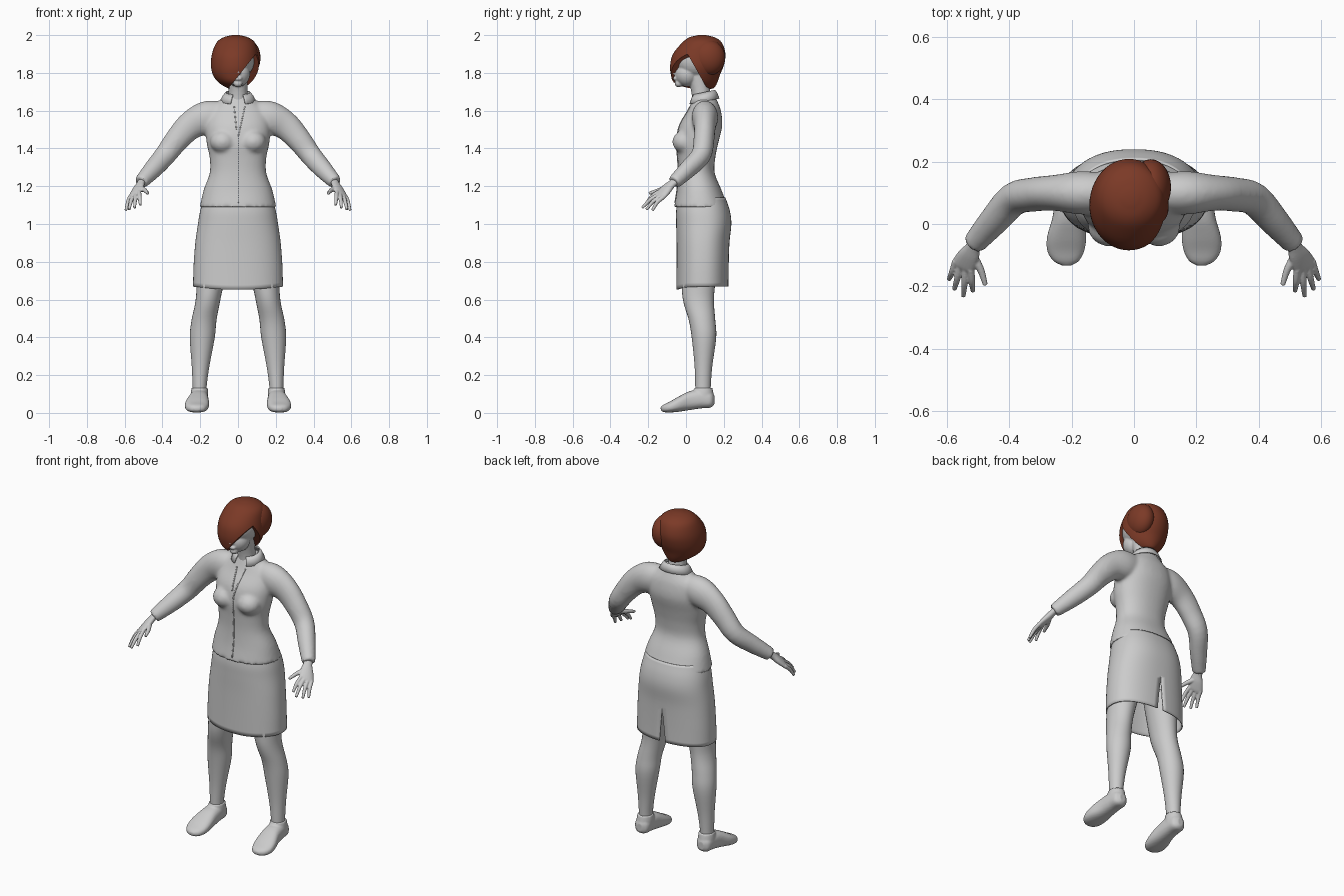
import bpy, bmesh
from math import sin, cos, pi, copysign, radians
from mathutils import Vector, Matrix

cube = bpy.data.objects.get("Cube")
if cube:
    bpy.data.objects.remove(cube, do_unlink=True)

X, Y, Z = Vector((1, 0, 0)), Vector((0, 1, 0)), Vector((0, 0, 1))


def material(name, rgb):
    m = bpy.data.materials.new(name)
    m.use_nodes = True
    m.diffuse_color = (*rgb, 1)
    bsdf = next(n for n in m.node_tree.nodes if n.type == 'BSDF_PRINCIPLED')
    bsdf.inputs["Base Color"].default_value = (*rgb, 1)
    return m


grey = material("plain_grey", (0.6, 0.6, 0.6))
auburn = material("auburn_hair", (0.2, 0.042, 0.02))
dark = material("dark_eye", (0.05, 0.025, 0.02))


def spline(stations, steps):
    """Smooth curve through stations of (x, y, z, radius_u, radius_v)."""
    p = [Vector(s) for s in stations]
    p = [p[0] * 2 - p[1]] + p + [p[-1] * 2 - p[-2]]
    out = []
    for a, b, c, d in zip(p, p[1:], p[2:], p[3:]):
        for k in range(steps):
            t = k / steps
            out.append((b * 2 + (c - a) * t + (a * 2 - b * 5 + c * 4 - d) * t * t
                        + (b * 3 - a - c * 3 + d) * t ** 3) * 0.5)
    return out + [p[-2]]


def power(c, n):
    return copysign(abs(c) ** (2 / n), c)


def loft(bm, stations, u=None, v=None, n=28, steps=4, square=2):
    """Capped loft; without u and v the sections stand square to the path."""
    pts = spline(stations, steps)
    rings = []
    for i, p in enumerate(pts):
        a, b = u, v
        if u is None:
            d = (pts[min(i + 1, len(pts) - 1)].xyz - pts[max(i - 1, 0)].xyz).normalized()
            a = d.cross(Y).normalized()
            b = d.cross(a)
        ru, rv = max(p[3], 0.002), max(p[4], 0.002)
        rings.append([bm.verts.new(p.xyz + a * ru * power(cos(t), square) + b * rv * power(sin(t), square))
                      for t in (2 * pi * k / n for k in range(n))])
    for r, s in zip(rings, rings[1:]):
        for k in range(n):
            bm.faces.new((r[k], r[(k + 1) % n], s[(k + 1) % n], s[k]))
    bm.faces.new(rings[0])
    bm.faces.new(rings[-1])


def ball(bm, centre, radii, turn=0):
    m = Matrix.Translation(centre) @ Matrix.Rotation(turn, 4, 'Z') @ Matrix.Diagonal((*radii, 1))
    bmesh.ops.create_uvsphere(bm, u_segments=28, v_segments=18, radius=1, matrix=m)


def finish(name, bm, mat, voxel=0, smooth=3):
    """Make the object; a voxel size fuses overlapping pieces into one skin."""
    bmesh.ops.recalc_face_normals(bm, faces=bm.faces)
    me = bpy.data.meshes.new(name)
    bm.to_mesh(me)
    bm.free()
    me.materials.append(mat)
    for f in me.polygons:
        f.use_smooth = True
    ob = bpy.data.objects.new(name, me)
    bpy.context.collection.objects.link(ob)
    if voxel:
        m = ob.modifiers.new("fuse", 'REMESH')
        m.mode, m.voxel_size, m.use_smooth_shade = 'VOXEL', voxel, True
        m = ob.modifiers.new("relax", 'SMOOTH')
        m.factor, m.iterations = 0.5, smooth
    return ob


def thicken(ob, amount, offset=-1):
    m = ob.modifiers.new("thickness", 'SOLIDIFY')
    m.thickness, m.offset = amount, offset


# Jacket: torso, bust and sleeves fused
bm = bmesh.new()
loft(bm, [(0, .08, 1.09, .203, .143), (0, .07, 1.18, .182, .118), (0, .055, 1.27, .15, .097),
          (0, .055, 1.35, .15, .1), (0, .06, 1.43, .166, .111), (0, .078, 1.52, .172, .114),
          (0, .097, 1.6, .15, .088), (0, .098, 1.65, .1, .068), (0, .096, 1.685, .06, .054)],
     X, Y, n=40, square=2.2)
for s in (-1, 1):
    ball(bm, (s * .08, -.008, 1.435), (.068, .064, .06))
    loft(bm, [(s * x, y, z, a, b) for x, y, z, a, b in (
        (.07, .1, 1.58, .07, .06), (.165, .1, 1.563, .088, .07), (.25, .1, 1.522, .076, .058),
        (.32, .095, 1.45, .065, .055), (.385, .08, 1.365, .057, .053),
        (.45, .01, 1.29, .05, .047), (.515, -.064, 1.22, .037, .037))])
jacket = finish("jacket", bm, grey, .01, 5)


# Jacket front edges, laid on the cloth
def edge_strip(name, x0, z0, x1, z1, width=.006, count=30):
    bm = bmesh.new()
    rows = []
    for k in range(count + 1):
        t = k / count
        x, z = x0 + (x1 - x0) * t, z0 + (z1 - z0) * t
        rows.append([bm.verts.new((x + e * width, -.3, z)) for e in (-.5, .5)])
    for a, b in zip(rows, rows[1:]):
        bm.faces.new((a[0], a[1], b[1], b[0]))
    ob = finish(name, bm, grey)
    m = ob.modifiers.new("lay_on", 'SHRINKWRAP')
    m.target, m.wrap_method, m.offset = jacket, 'PROJECT', 0.0
    m.use_project_y, m.use_positive_direction = True, True
    thicken(ob, .006, 0)


edge_strip("jacket_front_edge", .003, 1.11, .003, 1.47)
edge_strip("left_lapel_edge", .003, 1.47, .036, 1.62)
edge_strip("right_lapel_edge", -.008, 1.5, -.02, 1.62)

# Collar open at the front
bm = bmesh.new()
rows = []
for k in range(41):
    t = radians(-156 + 312 * k / 40)
    f = (1 - cos(t)) / 2
    rows.append([bm.verts.new(q) for q in (
        (.064 * sin(t), .094 + .058 * cos(t), 1.708 - .025 * f),
        (.078 * sin(t), .094 + .069 * cos(t), 1.692 - .028 * f),
        (.094 * sin(t), .094 + .08 * cos(t), 1.664 - .03 * f))])
for a, b in zip(rows, rows[1:]):
    for i in range(2):
        bm.faces.new((a[i], a[i + 1], b[i + 1], b[i]))
thicken(finish("collar", bm, grey), .006, 0)

# Skirt with a slit at the back and a hem dipping in front
bm = bmesh.new()
rows = []
columns = 64
for x, y, z, a, b in spline([(0, .084, 1.14, .18, .125), (0, .09, 1.07, .2, .142), (0, .094, 1, .212, .146),
                             (0, .09, .9, .226, .14), (0, .088, .78, .235, .138), (0, .087, .668, .238, .138)], 5):
    gap = max(0, .86 - z) * .3
    dip = .016 * min(1, max(0, (.8 - z) / .13))
    row = []
    for k in range(columns + 1):
        t = gap + (2 * pi - 2 * gap) * k / columns
        row.append(bm.verts.new((a * power(sin(t), 2.3), y + b * power(cos(t), 2.3),
                                 z - dip * max(0, -cos(t)) ** 3)))
    rows.append(row)
for r, s in zip(rows, rows[1:]):
    for k in range(columns):
        bm.faces.new((r[k], r[k + 1], s[k + 1], s[k]))
bmesh.ops.remove_doubles(bm, verts=bm.verts, dist=.0002)
thicken(finish("skirt", bm, grey), .006)

# Legs, shoes and hands
for s, side in ((1, "left"), (-1, "right")):
    bm = bmesh.new()
    loft(bm, [(s * x, y, z, a, b) for x, y, z, a, b in (
        (.203, .09, .08, .037, .04), (.203, .09, .14, .037, .041), (.198, .0925, .25, .047, .047),
        (.189, .095, .4, .066, .065), (.18, .085, .49, .066, .07), (.162, .068, .58, .065, .08),
        (.15, .065, .66, .07, .087), (.125, .075, .85, .095, .1))], X, Y)
    finish(side + "_leg", bm, grey)

    bm = bmesh.new()
    loft(bm, [(s * x, y, z, a, b) for x, y, z, a, b in (
        (.205, .15, .068, .018, .025), (.205, .13, .07, .042, .042), (.206, .08, .074, .048, .05),
        (.209, .02, .065, .053, .05), (.216, -.04, .046, .063, .04), (.219, -.085, .031, .06, .029),
        (.218, -.118, .024, .042, .02), (.216, -.134, .022, .014, .009))], X, Z, square=2.5)
    loft(bm, [(s * .204, .092, .07, .046, .054), (s * .204, .092, .1, .047, .054),
              (s * .203, .092, .133, .043, .048)], X, Y)
    finish(side + "_shoe", bm, grey, .006, 2)

    bm = bmesh.new()
    across = Vector((-.055 * s, -.03, .03)).normalized()
    along = Vector((.03 * s, -.06, -.06)).normalized()
    loft(bm, [(s * x, y, z, a, b) for x, y, z, a, b in (
        (.505, -.05, 1.232, .024, .02), (.517, -.075, 1.212, .026, .019), (.53, -.1, 1.187, .037, .02),
        (.546, -.13, 1.158, .042, .016), (.552, -.143, 1.146, .038, .011))],
         across, across.cross(along), n=20)
    tips = ((.517, -.216, 1.1), (.548, -.232, 1.085), (.577, -.21, 1.076), (.594, -.178, 1.072))
    for k, (x, y, z) in enumerate(tips):
        root = Vector((s * .548, -.132, 1.156)) + across * (.031 - .0205 * k)
        tip = Vector((s * x, y, z))
        mid = (root + tip) / 2 + Vector((0, -.004, .007))
        loft(bm, [(*root, .0115, .0115), (*mid, .0105, .0105), (*tip, .0075, .0075)], n=12)
    loft(bm, [(s * .525, -.09, 1.195, .016, .016), (s * .493, -.145, 1.178, .012, .012),
              (s * .477, -.196, 1.162, .008, .008)], n=12)
    finish(side + "_hand", bm, grey, .0035, 2)

# Head: skull, jaw, neck and features fused
bm = bmesh.new()
ball(bm, (0, .055, 1.87), (.088, .117, .1))
ball(bm, (0, .005, 1.795), (.064, .064, .068))
ball(bm, (0, -.038, 1.744), (.024, .022, .02))
ball(bm, (0, -.058, 1.77), (.022, .011, .011))
loft(bm, [(0, -.05, 1.86, .01, .012), (0, -.06, 1.825, .011, .015), (0, -.067, 1.802, .015, .016),
          (0, -.058, 1.79, .011, .01)], X, Y, n=16)
loft(bm, [(0, .09, 1.62, .055, .054), (0, .078, 1.7, .05, .05), (0, .06, 1.8, .053, .058)], X, Y)
finish("head", bm, grey, .005, 3)

# Eyes and brows
for s, side in ((1, "left"), (-1, "right")):
    bm = bmesh.new()
    ball(bm, (s * .04, -.045, 1.852), (.015, .0045, .006), s * radians(24))
    finish(side + "_eye", bm, dark)
    bm = bmesh.new()
    ball(bm, (s * .042, -.044, 1.874), (.02, .0045, .0035), s * radians(24))
    finish(side + "_brow", bm, auburn)

# Hair: a bob, cut away along a diagonal fringe on the left of the face
bm = bmesh.new()
loft(bm, [(-.012, .085, 2, .02, .02), (-.012, .085, 1.988, .065, .067), (-.012, .085, 1.96, .102, .105),
          (-.016, .07, 1.9, .122, .139), (-.016, .058, 1.84, .127, .142), (-.017, .05, 1.79, .116, .13),
          (-.014, .05, 1.75, .09, .116), (-.01, .065, 1.722, .05, .085), (-.01, .075, 1.714, .02, .05)],
     X, Y, n=48)
hair = finish("hair", bm, auburn)

bm = bmesh.new()
outline = ((-.045, 1.725), (.13, 1.945), (.25, 1.945), (.25, 1.6), (-.045, 1.6))
front = [bm.verts.new((x, -.4, z)) for x, z in outline]
back = [bm.verts.new((x, .025 - (z - 1.87) * .57, z)) for x, z in outline]
bm.faces.new(front)
bm.faces.new(back)
for k in range(len(outline)):
    j = (k + 1) % len(outline)
    bm.faces.new((front[k], front[j], back[j], back[k]))
cutter = finish("fringe_cutter", bm, auburn)
cutter.hide_render = True
cut = hair.modifiers.new("fringe", 'BOOLEAN')
cut.operation, cut.solver, cut.object = 'DIFFERENCE', 'EXACT', cutter
bpy.ops.object.select_all(action='DESELECT')
bpy.context.view_layer.objects.active = hair
hair.select_set(True)
bpy.ops.object.modifier_apply(modifier="fringe")
bpy.data.objects.remove(cutter, do_unlink=True)
bpy.ops.object.shade_smooth_by_angle(angle=radians(40))

# Fuller lock behind the parting
bm = bmesh.new()
ball(bm, (.054, .118, 1.88), (.065, .09, .094))
finish("hair_side_lock", bm, auburn)
